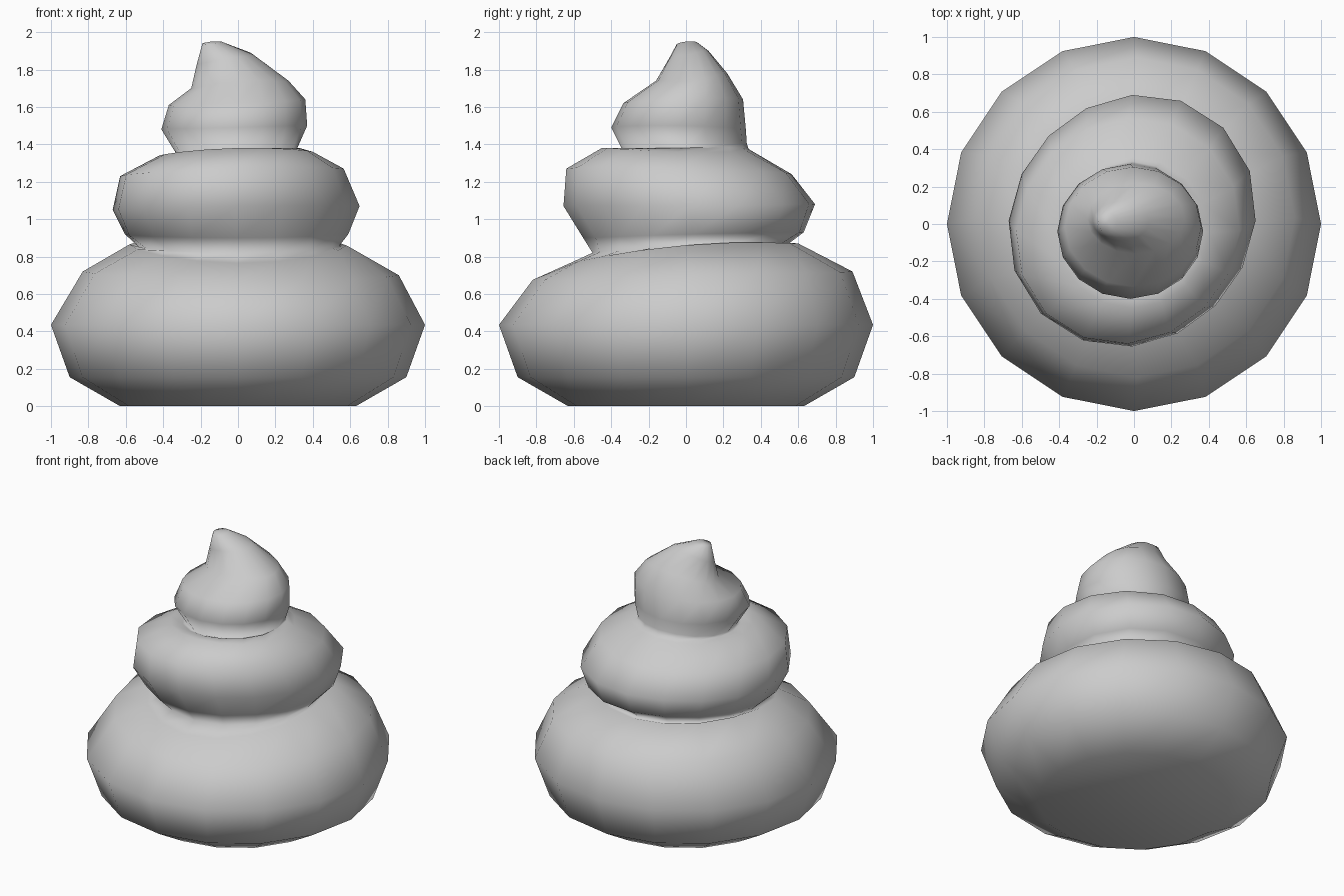
import bpy, bmesh, math

SIDES = 16

# Cross-sections from base to tip:
# x_left, x_right, y_front, y_back, heights at right, back, left, front,
# and optionally a diagonal swell that gives the coil its spiral offset
RINGS = [
    (-.63, .63, -.63, .63, 0, 0, 0, 0),
    (-.90, .90, -.90, .90, .155, .155, .155, .155),
    (-1.0, 1.0, -1.0, 1.0, .435, .435, .435, .435),
    (-.83, .86, -.82, .89, .70, .72, .72, .675),
    (-.58, .58, -.62, .60, .86, .87, .865, .765),
    (-.53, .54, -.50, .53, .855, .855, .85, .82),   # lower crease
    (-.605, .59, -.55, .63, .92, .93, .92, .90, .055),
    (-.67, .65, -.655, .69, 1.07, 1.08, 1.05, 1.07, .045),
    (-.63, .565, -.64, .565, 1.27, 1.24, 1.23, 1.27, .035),
    (-.42, .40, -.45, .36, 1.36, 1.36, 1.34, 1.38),
    (-.35, .33, -.375, .335, 1.38, 1.375, 1.345, 1.375),
    (-.33, .315, -.335, .325, 1.375, 1.405, 1.35, 1.36),  # upper crease
    (-.41, .37, -.40, .32, 1.50, 1.48, 1.48, 1.49),
    (-.37, .36, -.335, .305, 1.64, 1.64, 1.61, 1.62),
    (-.25, .27, -.16, .22, 1.74, 1.78, 1.70, 1.74),
    (-.22, .08, -.09, .12, 1.88, 1.90, 1.83, 1.86),
    (-.19, -.09, -.05, .06, 1.95, 1.945, 1.94, 1.935),
]


def ring_points(xl, xr, yf, yb, zr, zb, zl, zf, swell=0):
    mean = (zr + zb + zl + zf) / 4
    twist = (zr + zl - zb - zf) / 4
    for i in range(SIDES):
        a = math.tau * i / SIDES
        c, s = math.cos(a), math.sin(a)
        k = 1 + swell * math.sin(2 * a)
        yield ((xl + xr) / 2 + (xr - xl) / 2 * c * k,
               (yf + yb) / 2 + (yb - yf) / 2 * s * k,
               mean + (zr - zl) / 2 * c + (zb - zf) / 2 * s
               + twist * math.cos(2 * a))


# Loft the stacked swirl through the rings
bm = bmesh.new()
loops = [[bm.verts.new(p) for p in ring_points(*r)] for r in RINGS]
for lo, hi in zip(loops, loops[1:]):
    for i in range(SIDES):
        j = (i + 1) % SIDES
        bm.faces.new((lo[i], lo[j], hi[j], hi[i]))

# Flat base and small closed tip
bm.faces.new(loops[0][::-1])
tip = bm.verts.new((-.14, .01, 1.95))
for i in range(SIDES):
    bm.faces.new((loops[-1][i], loops[-1][(i + 1) % SIDES], tip))
for f in bm.faces:
    f.smooth = True

mesh = bpy.data.meshes.new("swirl")
bm.to_mesh(mesh)
bm.free()
swirl = bpy.data.objects.new("swirl", mesh)
bpy.context.collection.objects.link(swirl)
